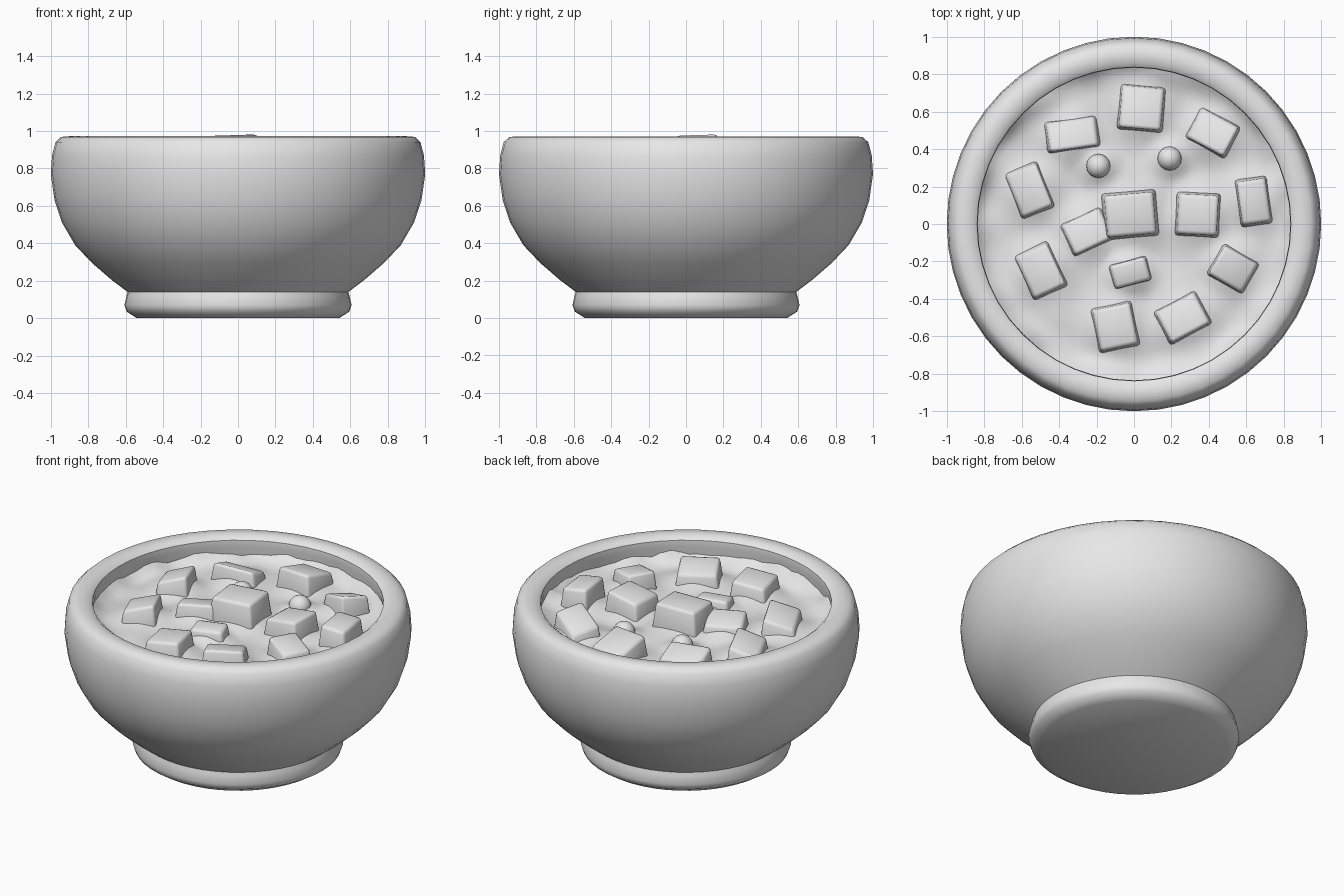
import bpy
import bmesh
from math import cos, sin, pi, radians, exp, hypot
from mathutils import Matrix, Vector, noise

default = bpy.data.objects.get("Cube")
if default:
    bpy.data.objects.remove(default, do_unlink=True)

SOUP_LEVEL = 0.81

clay = bpy.data.materials.new("light_grey")
clay.use_nodes = True
grey = (0.8, 0.8, 0.8, 1)
clay.diffuse_color = grey
clay.node_tree.nodes["Principled BSDF"].inputs["Base Color"].default_value = grey


def finish(bm, name, angle=40):
    """Turn a bmesh into a smooth-shaded object."""
    bmesh.ops.recalc_face_normals(bm, faces=bm.faces)
    mesh = bpy.data.meshes.new(name)
    bm.to_mesh(mesh)
    bm.free()
    mesh.materials.append(clay)
    obj = bpy.data.objects.new(name, mesh)
    bpy.context.collection.objects.link(obj)
    bpy.ops.object.select_all(action="DESELECT")
    obj.select_set(True)
    bpy.context.view_layer.objects.active = obj
    bpy.ops.object.shade_smooth_by_angle(angle=radians(angle))
    return obj


def lathe(profile, steps=48):
    """Revolve (radius, height) points; a zero radius becomes a pole."""
    bm = bmesh.new()
    rings = []
    for r, z in profile:
        if r == 0:
            rings.append([bm.verts.new((0, 0, z))] * steps)
        else:
            rings.append([bm.verts.new((r * cos(2 * pi * i / steps),
                                        r * sin(2 * pi * i / steps), z))
                          for i in range(steps)])
    for low, high in zip(rings, rings[1:]):
        for i in range(steps):
            j = (i + 1) % steps
            corners = dict.fromkeys((low[i], low[j], high[j], high[i]))
            bm.faces.new(list(corners))
    return bm


# Bowl: flat underside, rounded foot, deep wall, thick rim, short inner wall
bowl_profile = [
    (0, 0), (0.54, 0), (0.595, 0.035), (0.607, 0.07), (0.595, 0.12),
    (0.59, 0.14), (0.61, 0.155), (0.67, 0.2), (0.78, 0.295), (0.87, 0.39),
    (0.94, 0.51), (0.98, 0.63), (1, 0.77), (0.993, 0.87), (0.975, 0.94),
    (0.945, 0.968), (0.9, 0.972), (0.86, 0.967), (0.838, 0.95),
    (0.835, 0.91), (0.85, 0.84), (0.85, 0.72),
]
finish(lathe(bowl_profile), "bowl")

# Chunks: x, y, width, depth, turn in degrees, top height, slope in x, slope in y
chunks = [
    (-0.02, 0.05, 0.27, 0.23, 5, 0.975, 0.03, 0.03),
    (0.34, 0.05, 0.22, 0.22, -3, 0.94, 0.15, 0),
    (0.64, 0.12, 0.16, 0.24, 8, 0.95, -0.1, 0),
    (0.53, -0.24, 0.21, 0.18, -30, 0.92, -0.15, 0.1),
    (0.26, -0.5, 0.24, 0.19, 28, 0.92, 0.1, -0.2),
    (-0.1, -0.55, 0.21, 0.23, 12, 0.92, 0.1, 0),
    (-0.5, -0.25, 0.19, 0.25, 25, 0.91, 0.3, 0),
    (-0.25, -0.04, 0.23, 0.18, 25, 0.9, 0.1, -0.2),
    (-0.56, 0.18, 0.18, 0.25, 22, 0.91, 0.35, 0),
    (-0.33, 0.48, 0.27, 0.16, 8, 0.9, 0, -0.35),
    (0.04, 0.62, 0.23, 0.23, -5, 0.93, 0, -0.25),
    (0.42, 0.49, 0.23, 0.18, -28, 0.92, 0.2, -0.3),
    (-0.02, -0.26, 0.2, 0.13, 15, 0.89, 0, 0.1),
]

for number, (x, y, w, d, turn, top, sx, sy) in enumerate(chunks, 1):
    bm = bmesh.new()
    bmesh.ops.create_cube(bm, size=1)
    spin = Matrix.Rotation(radians(turn), 3, "Z")
    for v in bm.verts:
        upper = v.co.z > 0
        flare = 0.95 if upper else 1.15
        side = spin @ Vector((v.co.x * w * flare, v.co.y * d * flare, 0))
        height = top + sx * side.x + sy * side.y if upper else SOUP_LEVEL - 0.06
        v.co = (x + side.x, y + side.y, height)
    bmesh.ops.bevel(bm, geom=bm.edges[:], offset=0.018, segments=2,
                    profile=0.5, affect="EDGES")
    finish(bm, f"chunk_{number}", 60)

# Small round pieces
pieces = [(0.19, 0.35, 0.065), (-0.19, 0.31, 0.065)]
for number, (x, y, size) in enumerate(pieces, 1):
    bm = bmesh.new()
    bmesh.ops.create_uvsphere(bm, u_segments=16, v_segments=10, radius=size)
    bmesh.ops.translate(bm, verts=bm.verts, vec=(x, y, SOUP_LEVEL + 0.03))
    finish(bm, f"round_piece_{number}", 60)

# Soup: lumpy surface that swells around the pieces and clings to the wall
rings = 26
soup = lathe([(0.852 * i / rings, SOUP_LEVEL) for i in range(rings + 1)], 96)
bumps = [(c[0], c[1], (c[2] + c[3]) * 0.33) for c in chunks]
bumps += [(x, y, size * 1.4) for x, y, size in pieces]
for v in soup.verts:
    x, y = v.co.x, v.co.y
    swell = max(exp(-(hypot(x - bx, y - by) / size) ** 2) for bx, by, size in bumps)
    edge = max(0, (hypot(x, y) - 0.7) / 0.15)
    cling = 0.06 + 0.07 * noise.noise(Vector((x * 6, y * 6, 3)))
    ripple = 0.012 * noise.noise(Vector((x * 5, y * 5, 0)))
    v.co.z += 0.06 * swell + cling * edge ** 2 + ripple
finish(soup, "soup", 80)
